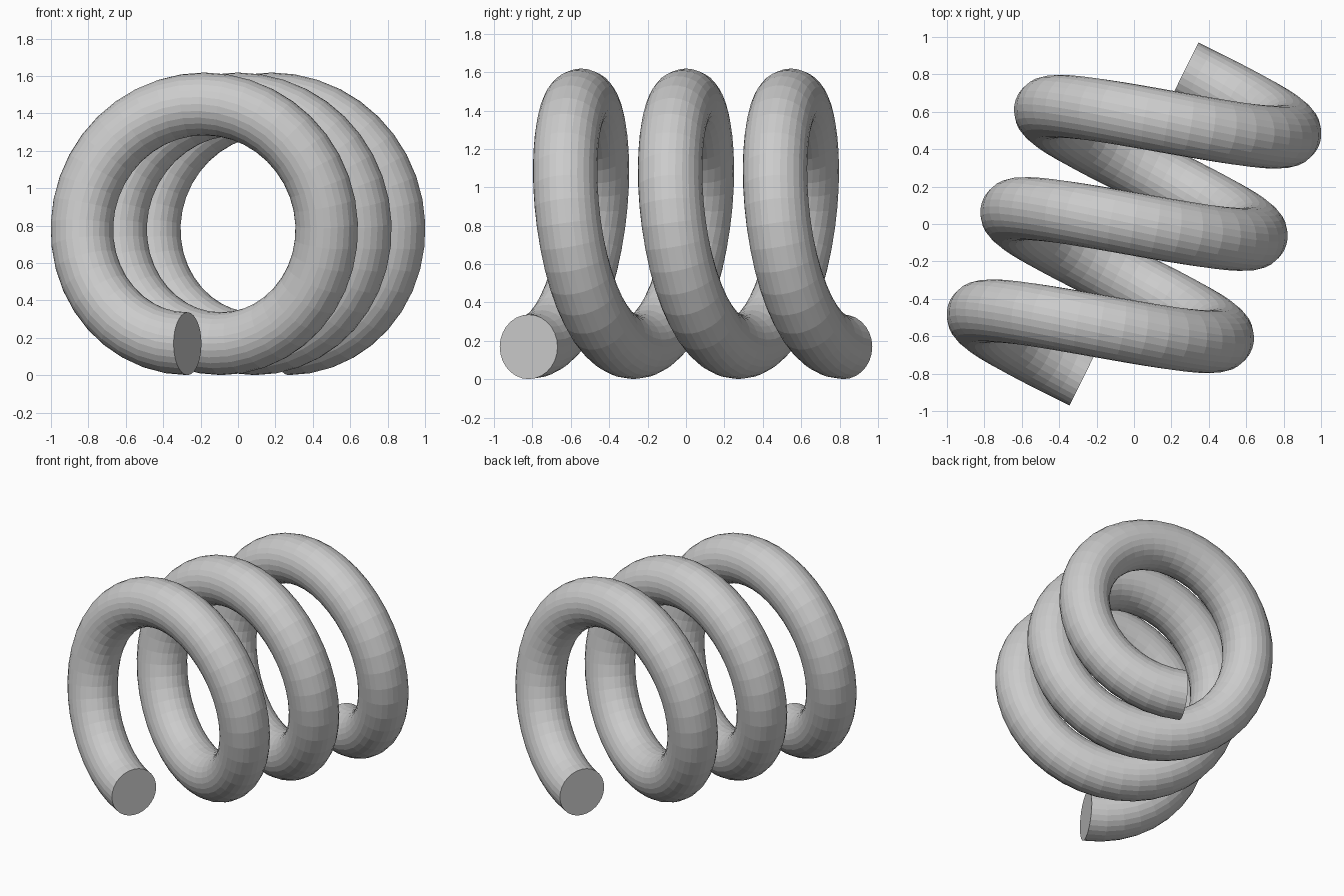
import bpy, bmesh
from math import sin, cos, tau
from mathutils import Vector

if "Cube" in bpy.data.objects:
    bpy.data.objects.remove(bpy.data.objects["Cube"])

TURNS, STEPS, SIDES = 3, 40, 28
COIL_R, TUBE_R = 0.641, 0.168
start, end = Vector((-0.27, -0.82, 0.81)), Vector((0.27, 0.82, 0.81))
up = Vector((0, 0, 1))
axis = (end - start).normalized()
side = up.cross(axis).normalized()   # points to -x, where the coil first turns

bm = bmesh.new()
rings = []
n = TURNS * STEPS
for i in range(n + 1):
    a = tau * TURNS * i / n
    radial = side * sin(a) - up * cos(a)
    around = side * cos(a) + up * sin(a)
    centre = start.lerp(end, i / n) + radial * COIL_R
    tangent = (around * COIL_R * tau * TURNS + (end - start)).normalized()
    across = tangent.cross(radial)
    rings.append([bm.verts.new(centre + (radial * cos(tau * j / SIDES)
                  + across * sin(tau * j / SIDES)) * TUBE_R) for j in range(SIDES)])

# tube skin
for r0, r1 in zip(rings, rings[1:]):
    for j in range(SIDES):
        k = (j + 1) % SIDES
        bm.faces.new((r0[j], r0[k], r1[k], r1[j]))
# flat end caps
bm.faces.new(rings[0])
bm.faces.new(rings[-1])
bmesh.ops.recalc_face_normals(bm, faces=bm.faces)

mesh = bpy.data.meshes.new("coil_spring")
bm.to_mesh(mesh)
bm.free()
spring = bpy.data.objects.new("coil_spring", mesh)
bpy.context.collection.objects.link(spring)
